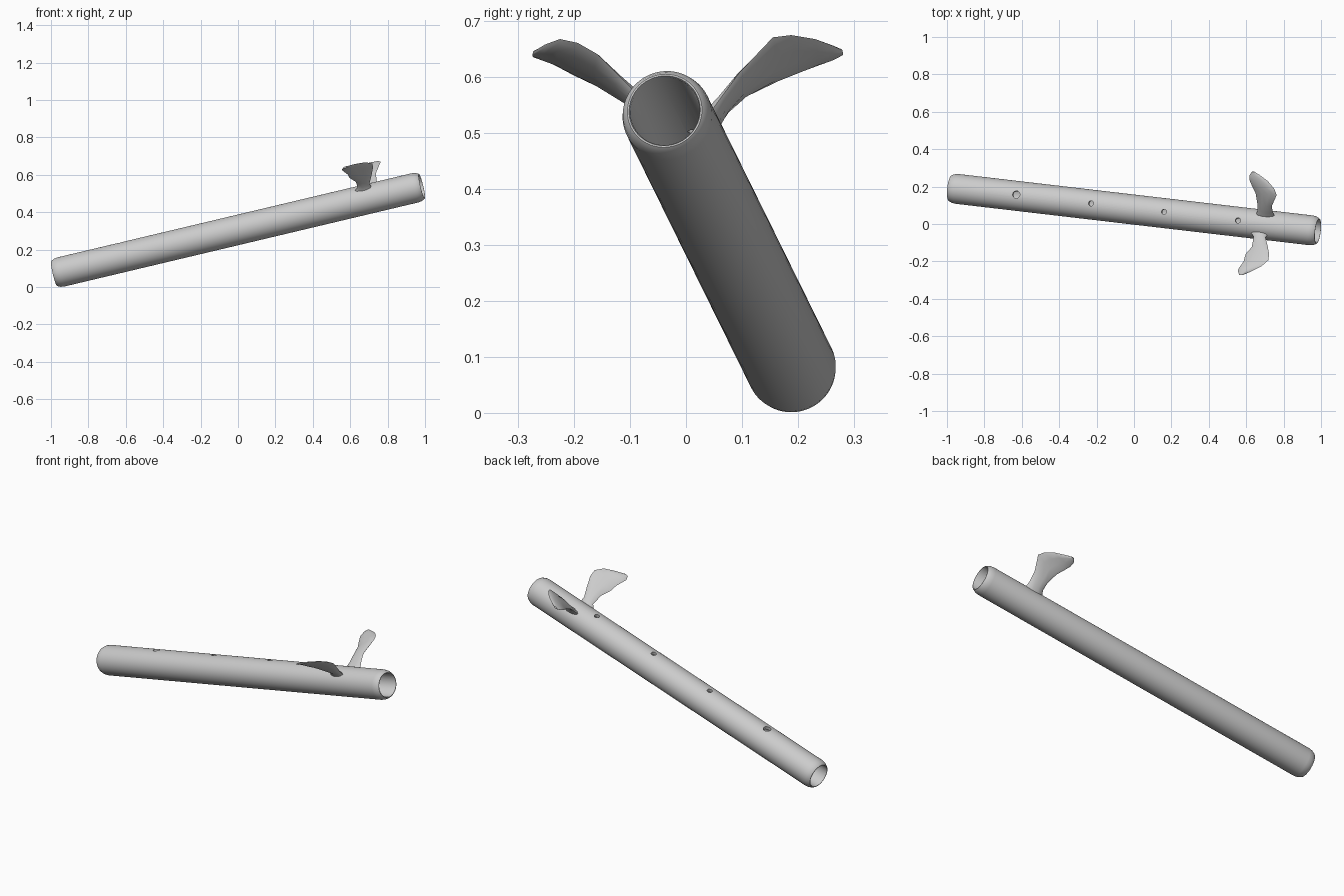
import bpy, bmesh, math
from mathutils import Vector, Matrix

if "Cube" in bpy.data.objects:
    bpy.data.objects.remove(bpy.data.objects["Cube"])

# Tilted flute axis: local X runs along the tube, local Z is its upper side
A = Vector((-0.983, 0.192, 0.072))
B = Vector((0.983, -0.038, 0.539))
D = (B - A).normalized()
LEN = (B - A).length
UP = (Vector((0, 0, 1)) - D * D.z).normalized()
FRAME = Matrix.Translation(A) @ Matrix((D, UP.cross(D), UP)).transposed().to_4x4()


def loft(name, rings, closed=False):
    """Skin a list of point rings; cap the ends unless the loft is closed."""
    bm = bmesh.new()
    rows = [[bm.verts.new(p) for p in r] for r in rings]
    pairs = list(zip(rows, rows[1:]))
    if closed:
        pairs.append((rows[-1], rows[0]))
    for a, b in pairs:
        n = len(a)
        for i in range(n):
            j = (i + 1) % n
            bm.faces.new((a[i], a[j], b[j], b[i]))
    if not closed:
        bm.faces.new(rows[0])
        bm.faces.new(rows[-1])
    bmesh.ops.recalc_face_normals(bm, faces=bm.faces)
    me = bpy.data.meshes.new(name)
    bm.to_mesh(me)
    bm.free()
    ob = bpy.data.objects.new(name, me)
    bpy.context.collection.objects.link(ob)
    return ob


def activate(ob):
    bpy.ops.object.select_all(action='DESELECT')
    ob.select_set(True)
    bpy.context.view_layer.objects.active = ob


# Hollow tube with rounded rims, open at both ends
rim = [(0.004, 0.062), (0.0, 0.064), (0.0, 0.067), (0.005, 0.071),
       (0.02, 0.0775), (0.038, 0.08)]
profile = rim + [(LEN - x, r) for x, r in reversed(rim)]
SEG = 64
tube = loft("tube", [[FRAME @ Vector((x, r * math.cos(t), r * math.sin(t)))
                      for t in (2 * math.pi * i / SEG for i in range(SEG))]
                     for x, r in profile], closed=True)

# Finger holes drilled into the upper side
cutters = loft_list = []
tilt = Matrix.Rotation(-0.085, 4, 'X')
for x, radius in [(-0.63, 0.020), (-0.23, 0.014), (0.16, 0.014), (0.555, 0.014)]:
    s = (x + 0.018 - A.x) / D.x
    rings = [[FRAME @ tilt @ Vector((s + radius * math.cos(t), radius * math.sin(t), h))
              for t in (2 * math.pi * i / 20 for i in range(20))]
             for h in (0.03, 0.12)]
    cutter = loft("hole_cutter", rings)
    cutter.hide_render = True
    mod = tube.modifiers.new("hole", 'BOOLEAN')
    mod.operation = 'DIFFERENCE'
    mod.solver = 'EXACT'
    mod.object = cutter
    activate(tube)
    bpy.ops.object.modifier_apply(modifier=mod.name)
    bpy.data.objects.remove(cutter)
activate(tube)
bpy.ops.object.shade_smooth_by_angle(angle=math.radians(35))


# Leaves: each section is (left edge, right edge, thickness)
def leaf(name, sections):
    rows = [(Vector(l), Vector(r), t) for l, r, t in sections]
    rings = []
    for i, (l, r, t) in enumerate(rows):
        p, q = rows[max(i - 1, 0)], rows[min(i + 1, len(rows) - 1)]
        run = (q[0] + q[1]) - (p[0] + p[1])
        nrm = (r - l).cross(run).normalized()
        mid, half = (l + r) / 2, (r - l) / 2
        rings.append([mid + half * math.cos(a) + nrm * (t / 2) * math.sin(a)
                      for a in (2 * math.pi * k / 10 for k in range(10))])
    ob = loft(name, rings)
    activate(ob)
    bpy.ops.object.shade_smooth_by_angle(angle=math.radians(50))


leaf("back_leaf", [
    ((0.650, 0.050, 0.512), (0.752, 0.046, 0.540), 0.034),
    ((0.661, 0.072, 0.538), (0.742, 0.062, 0.562), 0.024),
    ((0.660, 0.105, 0.563), (0.737, 0.096, 0.608), 0.018),
    ((0.650, 0.165, 0.592), (0.763, 0.155, 0.670), 0.016),
    ((0.630, 0.205, 0.608), (0.750, 0.188, 0.674), 0.015),
    ((0.617, 0.237, 0.620), (0.715, 0.230, 0.667), 0.013),
    ((0.618, 0.262, 0.630), (0.672, 0.262, 0.655), 0.012),
    ((0.630, 0.280, 0.640), (0.645, 0.279, 0.647), 0.008)])

leaf("front_leaf", [
    ((0.622, -0.046, 0.512), (0.718, -0.054, 0.528), 0.034),
    ((0.640, -0.066, 0.532), (0.703, -0.072, 0.553), 0.024),
    ((0.630, -0.123, 0.562), (0.715, -0.120, 0.602), 0.018),
    ((0.597, -0.160, 0.583), (0.722, -0.158, 0.640), 0.016),
    ((0.586, -0.200, 0.602), (0.719, -0.193, 0.660), 0.015),
    ((0.565, -0.230, 0.618), (0.683, -0.225, 0.667), 0.013),
    ((0.555, -0.247, 0.626), (0.630, -0.252, 0.657), 0.012),
    ((0.562, -0.272, 0.636), (0.582, -0.273, 0.644), 0.008)])
